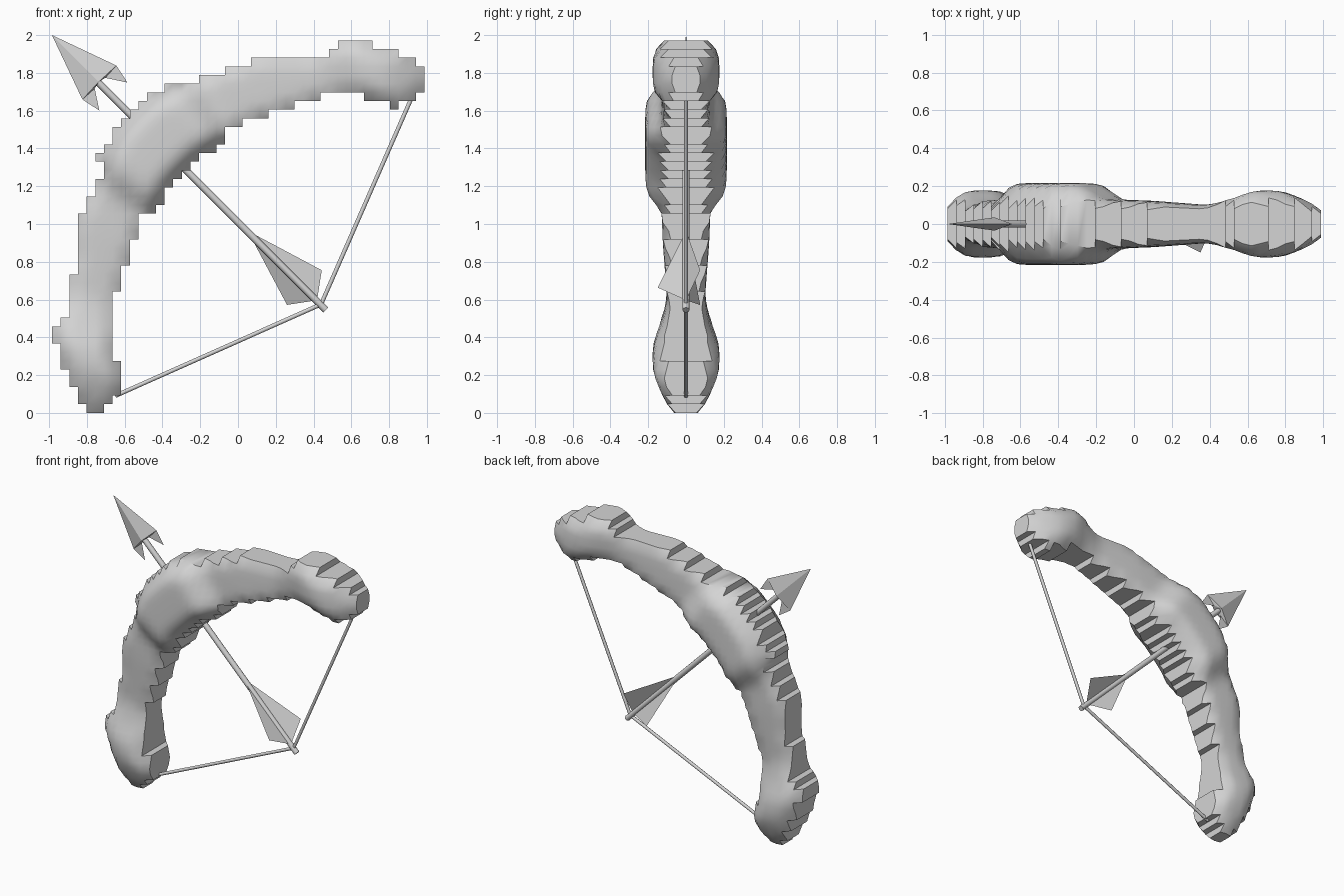
import bpy, bmesh, math
from mathutils import Vector

cube = bpy.data.objects.get("Cube")
if cube:
    bpy.data.objects.remove(cube, do_unlink=True)

SHADE = (0.66, 0.66, 0.66, 1)
grey = bpy.data.materials.new("plain_grey")
grey.use_nodes = True
grey.diffuse_color = SHADE
grey.node_tree.nodes["Principled BSDF"].inputs["Base Color"].default_value = SHADE


def finish(name, bm, angle=None):
    """Turn a bmesh into an object, smooth when an angle is given."""
    mesh = bpy.data.meshes.new(name)
    bm.to_mesh(mesh)
    bm.free()
    mesh.materials.append(grey)
    obj = bpy.data.objects.new(name, mesh)
    bpy.context.collection.objects.link(obj)
    if angle:
        bpy.ops.object.select_all(action='DESELECT')
        obj.select_set(True)
        bpy.context.view_layer.objects.active = obj
        bpy.ops.object.shade_smooth_by_angle(angle=math.radians(angle))
    return obj


def rod(name, start, end, radius, sides=8):
    """Straight cylinder between two points."""
    start, end = Vector(start), Vector(end)
    axis = end - start
    bm = bmesh.new()
    bmesh.ops.create_cone(bm, cap_ends=True, segments=sides, radius1=radius,
                          radius2=radius, depth=axis.length)
    obj = finish(name, bm, 50)
    obj.location = (start + end) / 2
    obj.rotation_mode = 'QUATERNION'
    obj.rotation_quaternion = axis.to_track_quat('Z', 'Y')


# Bow body: stepped outline on a square grid.
# Upper limb by column (top, bottom), lower limb by row (left, right)
N = 43
CELL = 1.972 / N
TOP = [(9, 35), (10, 36), (11, 37), (13, 38), (17, 39), (20, 40), (23, 41),
       (32, 42), (33, 43), (37, 42), (40, 41), (42, 40)]
BOTTOM = [(9, 28), (16, 29), (17, 30), (19, 31), (20, 33), (22, 34), (25, 35),
          (28, 36), (31, 37), (36, 36), (39, 35), (40, 36), (42, 37)]
LEFT = [(0, 4), (1, 3), (3, 2), (5, 1), (8, 0), (10, 1), (11, 2), (16, 3),
        (23, 4), (25, 5), (27, 6), (29, 5), (30, 6), (31, 7), (33, 8)]
RIGHT = [(0, 6), (1, 7), (2, 8), (6, 7), (14, 8), (17, 9), (20, 10), (23, 12),
         (24, 13), (26, 14), (27, 15), (28, 14)]
# Half thickness against the angle away from the arrow
DEPTH = [(0, .216), (6.5, .216), (8, .19), (10, .13), (16, .124), (26, .1),
         (30, .128), (34, .178), (38, .176), (42, .125), (48, .07)]


def step(table, u):
    return [value for start, value in table if start <= u][-1]


def ramp(table, t):
    for (a, va), (b, vb) in zip(table, table[1:]):
        if t <= b:
            return va + (vb - va) * (t - a) / (b - a)
    return table[-1][1]


def place(u, v):
    return -0.985 + u * CELL, v * CELL


cells = {(u, v) for u in range(9, N)
         for v in range(max(N - 1 - u, step(BOTTOM, u)), step(TOP, u))}
cells |= {(u, v) for v in range(34)
          for u in range(step(LEFT, v), min(N - 1 - v, step(RIGHT, v)))}

points = {(u + a, v + b) for u, v in cells for a in (0, 1) for b in (0, 1)}
rim = {(u, v) for u, v in points
       if any((u - a, v - b) not in cells for a in (0, 1) for b in (0, 1))}

# Inflate the sheet from the rim to the middle, pinching outward corners
height = {}
for u, v in points:
    x, z = place(u, v)
    off = abs(math.degrees(math.atan2(z, x - 1)) - 135)
    core = ramp(DEPTH, off)
    fill = sum((u + a, v + b) in cells
               for a in range(-2, 2) for b in range(-2, 2)) / 16
    edge = min(core, min(core * 0.8, 0.115) * (0.2 + 1.6 * fill))
    gap = min(math.hypot(u - a, v - b) for a, b in rim)
    rise = 1 - max(0, 1 - gap / 3.2) ** 2
    height[u, v] = edge + (core - edge) * math.sqrt(rise)
for _ in range(2):
    old = dict(height)
    for u, v in points - rim:
        near = [old[u + a, v + b] for a, b in ((1, 0), (-1, 0), (0, 1), (0, -1))]
        height[u, v] = old[u, v] * 0.6 + sum(near) * 0.1

bm = bmesh.new()
front, back = {}, {}
for p in sorted(points):
    x, z = place(*p)
    front[p] = bm.verts.new((x, -height[p], z))
    back[p] = bm.verts.new((x, height[p], z))
for u, v in sorted(cells):
    ring = [(u, v), (u + 1, v), (u + 1, v + 1), (u, v + 1)]
    bm.faces.new([front[p] for p in ring])
    bm.faces.new([back[p] for p in reversed(ring)])
    beside = [(u, v - 1), (u + 1, v), (u, v + 1), (u - 1, v)]
    for i, other in enumerate(beside):
        if other not in cells:
            p, q = ring[i], ring[(i + 1) % 4]
            bm.faces.new([front[q], front[p], back[p], back[q]])
finish("bow_body", bm, 40)

# String halves and arrow shaft
NOCK = (0.44, 0, 0.575)
rod("upper_string", (0.92, 0, 1.67), NOCK, 0.011)
rod("lower_string", (-0.65, 0, 0.09), NOCK, 0.011)
rod("arrow_shaft", (-0.75, 0, 1.76), (0.465, 0, 0.545), 0.019)

# Arrow frame: distance along from the tip, sideways, and toward the back
TIP = Vector((-0.985, 0, 2.0))
ALONG = Vector((1, 0, -1)).normalized()
SIDE = Vector((1, 0, 1)).normalized()


def on_arrow(along, side, y=0):
    return TIP + ALONG * along + SIDE * side + Vector((0, y, 0))


# Barbed arrowhead with a centre ridge on both faces
bm = bmesh.new()
tip = bm.verts.new(on_arrow(0, 0))
ridges = [bm.verts.new(on_arrow(0.35, 0, y)) for y in (-0.035, 0.035)]
for s in (-1, 1):
    shoulder = bm.verts.new(on_arrow(0.355, 0.127 * s))
    barb = bm.verts.new(on_arrow(0.46, 0.105 * s))
    inner = bm.verts.new(on_arrow(0.36, 0.04 * s))
    for ridge in ridges:
        bm.faces.new([tip, shoulder, ridge])
        bm.faces.new([shoulder, inner, ridge])
    bm.faces.new([shoulder, barb, inner])
    bm.faces.new([ridges[0], inner, ridges[1]])
bmesh.ops.recalc_face_normals(bm, faces=bm.faces)
finish("arrow_head", bm)

# Three vanes around the tail
for i in range(3):
    turn = math.radians(-90 + 120 * i)
    reach = 0.15
    bm = bmesh.new()
    corners = [on_arrow(1.465, 0),
               on_arrow(1.89, reach * math.cos(turn), reach * math.sin(turn)),
               on_arrow(1.985, 0)]
    bm.faces.new([bm.verts.new(c) for c in corners])
    finish(f"vane_{i + 1}", bm)
